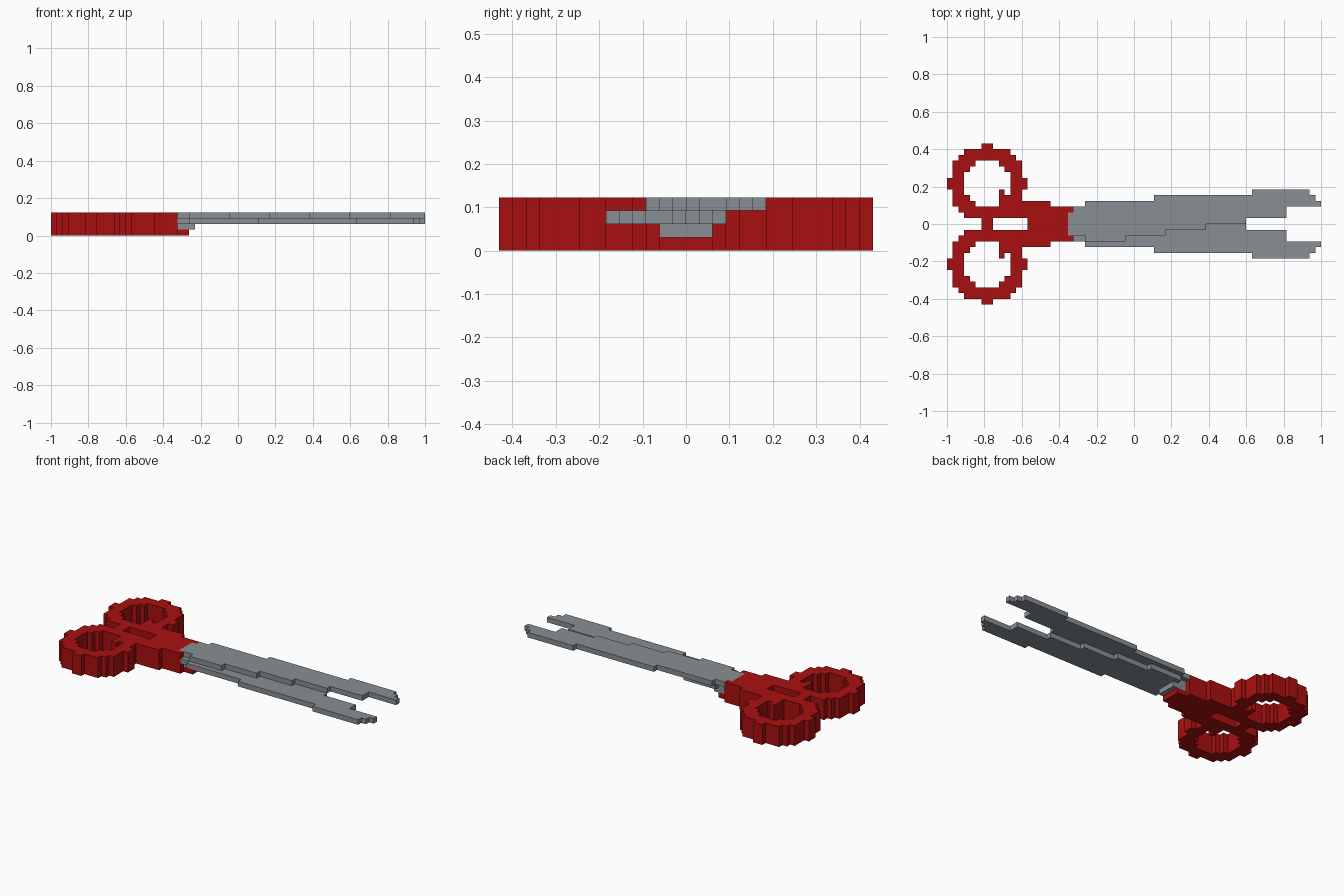
import bpy
import bmesh

cube = bpy.data.objects.get("Cube")
if cube:
    bpy.data.objects.remove(cube, do_unlink=True)

U = 2 / 65          # one block of the stepped grid
X0 = -1.0           # left end of the model


def material(name, rgb):
    m = bpy.data.materials.new(name)
    m.use_nodes = True
    m.diffuse_color = (*rgb, 1)
    m.node_tree.nodes["Principled BSDF"].inputs["Base Color"].default_value = (*rgb, 1)
    return m


RED = material("handle red", (0.40, 0.005, 0.005))
GREY = material("steel grey", (0.25, 0.275, 0.30))


def rect(x1, x2, y1, y2):
    return {(x, y) for x in range(x1, x2) for y in range(y1, y2)}


def mirror(cells):
    return {(x, -1 - y) for x, y in cells}


def disc(cx, cy, half_widths):
    """Stepped disc; half widths run from the middle row outwards."""
    cells = set()
    for row, w in enumerate(half_widths):
        cells |= rect(cx - w, cx + w, cy + row, cy + row + 1)
        cells |= rect(cx - w, cx + w, cy - row - 1, cy - row)
    return cells


def slab(name, cells, z1, z2, mat):
    """Extrude a set of grid cells into one closed solid."""
    bm = bmesh.new()
    verts = {}

    def v(x, y, z):
        if (x, y, z) not in verts:
            verts[x, y, z] = bm.verts.new((X0 + x * U, y * U, z * U))
        return verts[x, y, z]

    for x, y in sorted(cells):
        ring = [(x, y), (x + 1, y), (x + 1, y + 1), (x, y + 1)]
        bm.faces.new([v(*p, z2) for p in ring])
        bm.faces.new([v(*p, z1) for p in reversed(ring)])
        near = [(x, y - 1), (x + 1, y), (x, y + 1), (x - 1, y)]
        for k, cell in enumerate(near):
            if cell not in cells:
                a, b = ring[k], ring[(k + 1) % 4]
                bm.faces.new([v(*a, z1), v(*b, z1), v(*b, z2), v(*a, z2)])
    bmesh.ops.dissolve_limit(bm, angle_limit=0.01, verts=bm.verts[:], edges=bm.edges[:])
    me = bpy.data.meshes.new(name)
    bm.to_mesh(me)
    bm.free()
    me.materials.append(mat)
    ob = bpy.data.objects.new(name, me)
    bpy.context.collection.objects.link(ob)
    return ob


# Finger loop with its inner thumb stop, and the shank towards the pivot
loop = disc(7, 7, [7, 6, 6, 6, 5, 4, 1]) - disc(7, 7, [4, 4, 3, 2])
loop |= rect(9, 10, 3, 6) | rect(10, 11, 3, 5)
shank = rect(10, 22, 1, 3) | rect(10, 18, 3, 4) | rect(14, 22, 0, 1)
half = loop | shank
socket = rect(21, 22, -2, 2)
slab("handles", (half | mirror(half)) - socket, 0, 4, RED)

# Pivot tongue under the blades
slab("handle_tongue", rect(21, 24, -2, 2), 0, 1, RED)
slab("pivot_block", rect(21, 25, -2, 2), 1, 2, GREY)

# Stepped blade: (start, end, inner edge, outer edge)
steps = [(22, 24, -2, 3), (24, 31, -3, 4), (31, 36, -2, 4), (36, 38, -2, 5),
         (38, 45, -1, 5), (45, 52, 0, 5), (52, 53, 1, 5), (53, 59, 1, 6),
         (59, 63, 3, 6), (63, 64, 3, 5), (64, 65, 3, 4)]
blade = set(socket)
for s in steps:
    blade |= rect(*s)
slab("upper_blade", blade, 3, 4, GREY)
slab("lower_blade", mirror(blade), 2, 3, GREY)
